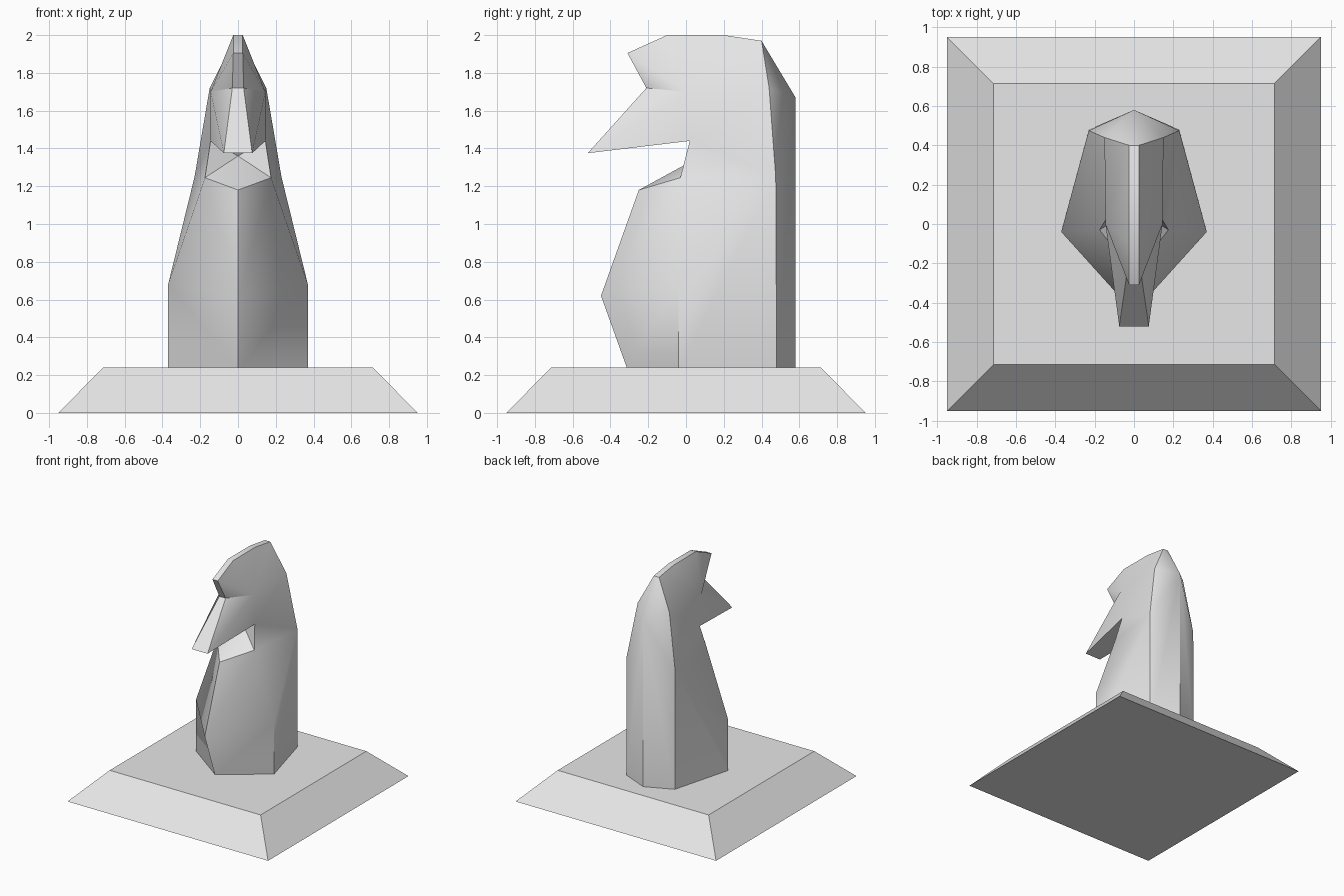
import bpy
import bmesh
import math
from mathutils import Matrix, Vector

cube = bpy.data.objects.get("Cube")
if cube:
    bpy.data.objects.remove(cube, do_unlink=True)

grey = bpy.data.materials.new("plain_grey")
grey.use_nodes = True
colour = (0.8, 0.8, 0.8, 1)
grey.diffuse_color = colour
grey.node_tree.nodes["Principled BSDF"].inputs["Base Color"].default_value = colour


def finish(name, bm, smooth_angle=None):
    bmesh.ops.recalc_face_normals(bm, faces=bm.faces)
    mesh = bpy.data.meshes.new(name)
    bm.to_mesh(mesh)
    bm.free()
    mesh.materials.append(grey)
    obj = bpy.data.objects.new(name, mesh)
    bpy.context.collection.objects.link(obj)
    if smooth_angle:
        bpy.ops.object.select_all(action="DESELECT")
        obj.select_set(True)
        bpy.context.view_layer.objects.active = obj
        bpy.ops.object.shade_smooth_by_angle(angle=math.radians(smooth_angle))
    return obj


# Square plinth with sloping sides
height = 0.24
bm = bmesh.new()
bmesh.ops.create_cone(
    bm, cap_ends=True, segments=4, depth=height,
    radius1=0.95 * math.sqrt(2), radius2=0.715 * math.sqrt(2),
    matrix=Matrix.Translation((0, 0, height / 2)) @ Matrix.Rotation(math.pi / 4, 4, "Z"))
finish("plinth", bm)

# Bird figure: named points on the left half and centre line
foot = height - 0.01
points = {
    "chest_foot": (0, -0.31, foot),
    "chest": (0, -0.45, 0.62),
    "chest_top": (0, -0.25, 1.18),
    "flank_foot": (0.37, -0.04, foot),
    "flank": (0.37, -0.04, 0.68),
    "shoulder": (0.175, -0.03, 1.245),
    "mouth": (0.145, 0.02, 1.44),
    "eye": (0.145, 0, 1.7),
    "nape_foot": (0.23, 0.48, foot),
    "nape": (0.23, 0.475, 1.25),
    "nape_top": (0.15, 0.44, 1.72),
    "spine_foot": (0, 0.58, foot),
    "spine": (0, 0.58, 1.67),
    "crest_back": (0.025, 0.4, 1.97),
    "crest_mid": (0.025, 0.2, 2),
    "crest_front": (0.025, -0.1, 2),
    "crest_tip": (0.025, -0.31, 1.905),
    "brow": (0.03, -0.21, 1.72),
    "beak": (0.075, -0.52, 1.375),
    "throat": (0, 0.08, 1.36),
}

# Faces that occur on both sides
side_faces = [
    "chest_foot flank_foot flank chest",
    "chest flank shoulder chest_top",
    "flank_foot nape_foot nape flank",
    "flank nape shoulder",
    "shoulder nape mouth",
    "mouth nape nape_top eye",
    "nape_foot spine_foot spine nape",
    "nape spine nape_top",
    "nape_top spine crest_back",
    "eye nape_top crest_back crest_mid",
    "eye crest_mid crest_front",
    "eye crest_front crest_tip",
    "eye crest_tip brow",
    "eye brow beak",
    "eye beak mouth",
    "chest_top shoulder throat",
    "shoulder mouth throat",
]

# Chains of points joined straight across the middle
cross_chains = [
    "spine crest_back crest_mid crest_front crest_tip brow beak mouth throat",
    "chest_foot flank_foot nape_foot spine_foot",
]

bm = bmesh.new()
left, right = {}, {}
for name, co in points.items():
    left[name] = bm.verts.new(co)
    right[name] = bm.verts.new(Vector((-co[0], co[1], co[2]))) if co[0] else left[name]

for face in side_faces:
    for half in (left, right):
        bm.faces.new([half[n] for n in face.split()])

for chain in cross_chains:
    names = chain.split()
    for a, b in zip(names, names[1:]):
        ring = [left[a], left[b], right[b], right[a]]
        bm.faces.new(list(dict.fromkeys(ring)))

finish("bird_figure", bm, smooth_angle=40)
